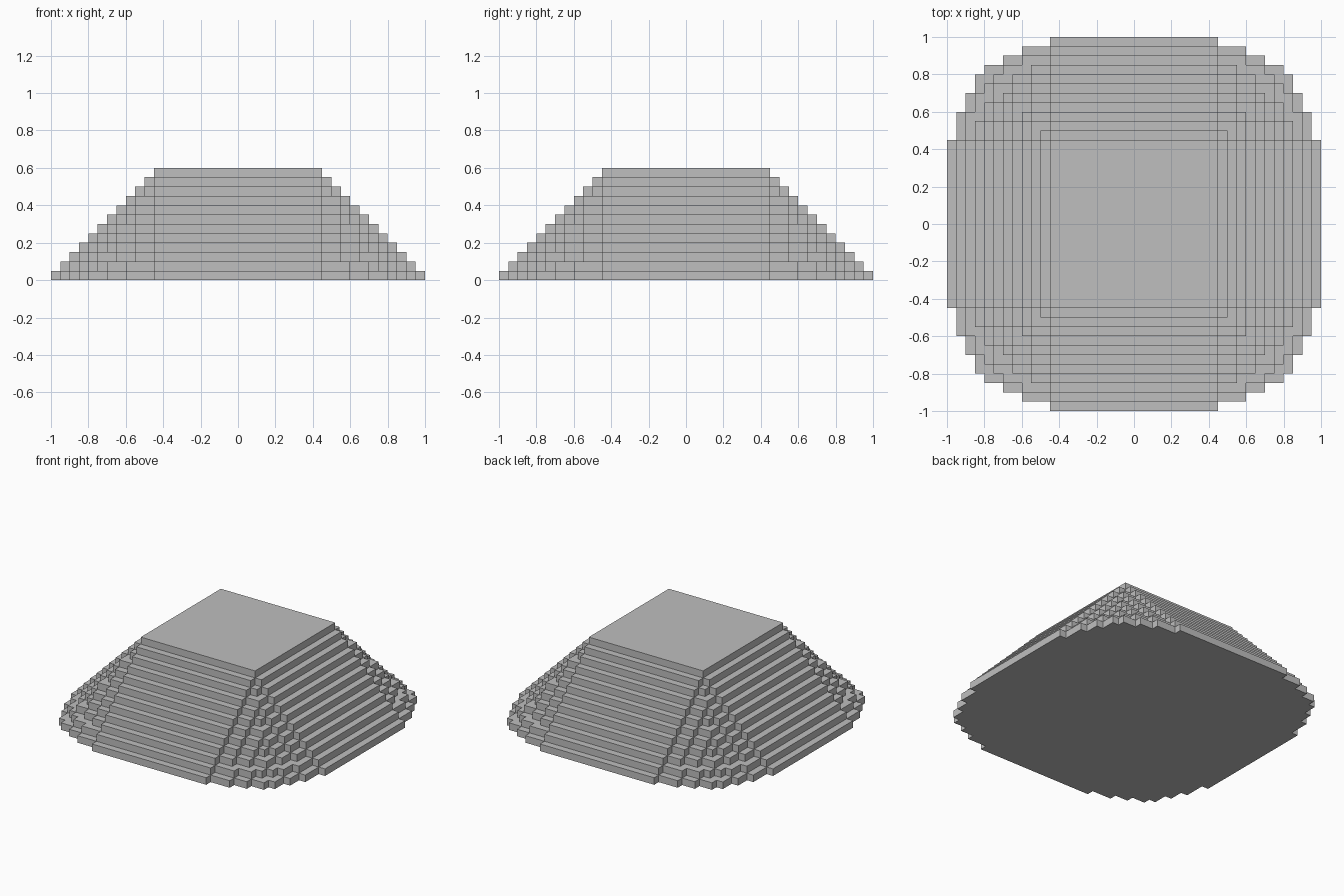
import bpy
import bmesh

cube = bpy.data.objects.get("Cube")
if cube:
    bpy.data.objects.remove(cube, do_unlink=True)

CELL = 0.05          # edge of one block
CORE = 9             # half width of the flat top, in blocks
LAYERS = 12
REACH = CORE + LAYERS - 1
# squared corner radius of each terrace, from the top down
CORNER = [0, 0, 1, 5, 10, 16, 25, 34, 46, 61, 80, 100]


def height(i, j):
    """Number of blocks stacked in the column at cell (i, j)."""
    a = (i if i >= 0 else -i - 1) + 1 - CORE
    b = (j if j >= 0 else -j - 1) + 1 - CORE
    for k in range(LAYERS):
        if a <= 0 or b <= 0:
            inside = max(a, b) <= k
        else:
            inside = (a - 0.5) ** 2 + (b - 0.5) ** 2 <= CORNER[k]
        if inside:
            return LAYERS - k
    return 0


bm = bmesh.new()
corners = {}


def quad(*points):
    verts = []
    for p in points:
        if p not in corners:
            corners[p] = bm.verts.new([c * CELL for c in p])
        verts.append(corners[p])
    bm.faces.new(verts)


# Terrace tops, underside and riser walls of every column
for i in range(-REACH, REACH):
    for j in range(-REACH, REACH):
        h = height(i, j)
        if not h:
            continue
        ring = [(i, j), (i + 1, j), (i + 1, j + 1), (i, j + 1)]
        quad(*[(x, y, h) for x, y in ring])
        quad(*[(x, y, 0) for x, y in reversed(ring)])
        sides = [(0, -1), (1, 0), (0, 1), (-1, 0)]
        for s, (dx, dy) in enumerate(sides):
            p, q = ring[s], ring[(s + 1) % 4]
            for z in range(height(i + dx, j + dy), h):
                quad((*p, z), (*q, z), (*q, z + 1), (*p, z + 1))

# Merge the flat blocks into clean terraces
bmesh.ops.dissolve_limit(bm, angle_limit=0.01, verts=bm.verts, edges=bm.edges)

mesh = bpy.data.meshes.new("stepped_mound")
bm.to_mesh(mesh)
bm.free()
mound = bpy.data.objects.new("stepped_mound", mesh)
bpy.context.collection.objects.link(mound)

# Plain grey stone
stone = bpy.data.materials.new("grey_stone")
stone.use_nodes = True
colour = (0.52, 0.52, 0.52, 1)
stone.diffuse_color = colour
stone.node_tree.nodes["Principled BSDF"].inputs["Base Color"].default_value = colour
mesh.materials.append(stone)
